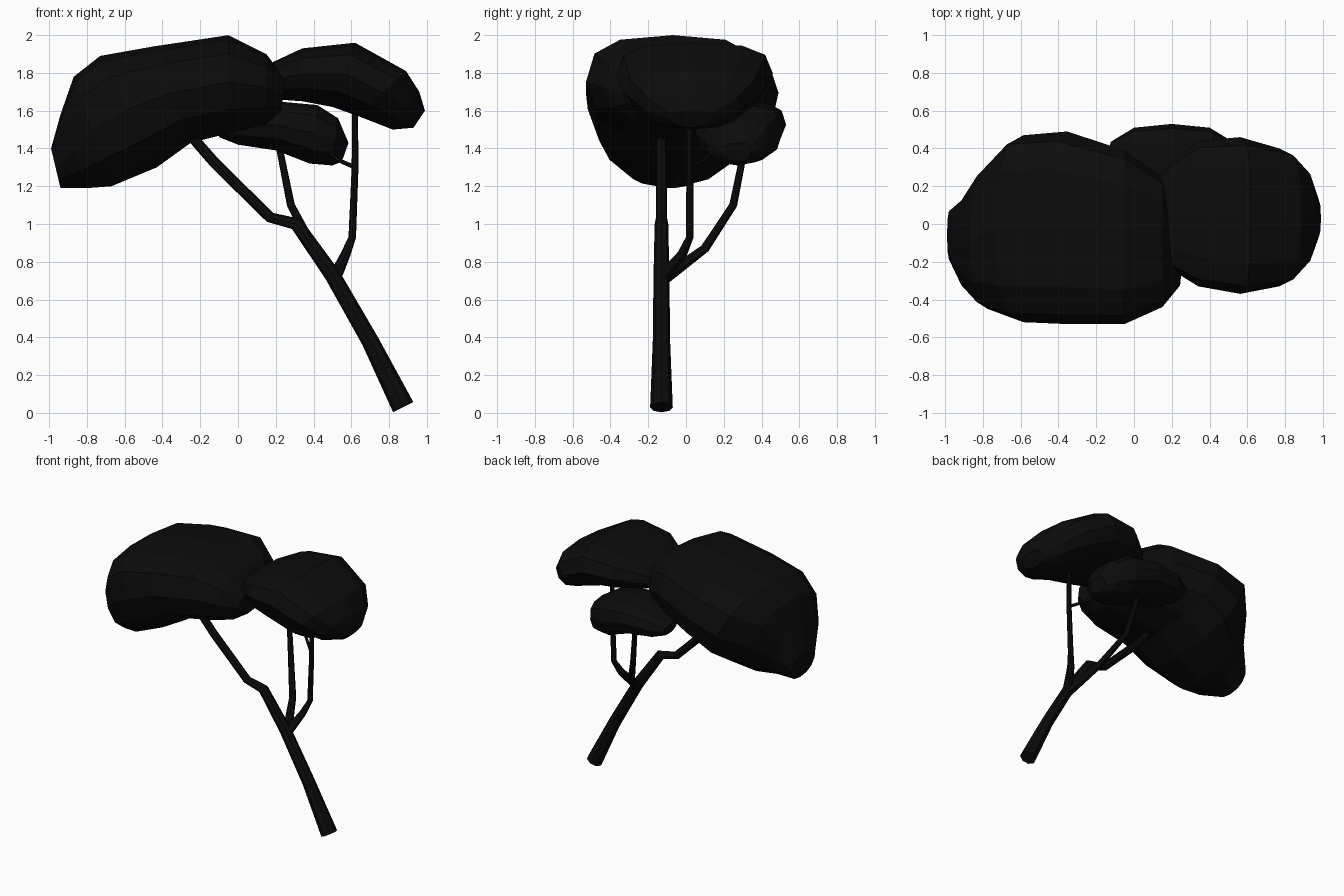
import bpy, bmesh
from math import cos, sin, pi, copysign
from mathutils import Vector

cube = bpy.data.objects.get("Cube")
if cube:
    bpy.data.objects.remove(cube, do_unlink=True)

# One near-black colour for the whole tree
black = bpy.data.materials.new("soft_black")
black.use_nodes = True
colour = (0.0035, 0.0035, 0.0035, 1)
black.diffuse_color = colour
black.node_tree.nodes["Principled BSDF"].inputs["Base Color"].default_value = colour


def loft(name, rings):
    """Skin a list of equal-sized rings and cap both ends."""
    bm = bmesh.new()
    loops = [[bm.verts.new(p) for p in ring] for ring in rings]
    count = len(loops[0])
    for a, b in zip(loops, loops[1:]):
        for i in range(count):
            j = (i + 1) % count
            bm.faces.new((a[i], a[j], b[j], b[i]))
    bm.faces.new(loops[0])
    bm.faces.new(loops[-1])
    bmesh.ops.recalc_face_normals(bm, faces=bm.faces)
    mesh = bpy.data.meshes.new(name)
    bm.to_mesh(mesh)
    bm.free()
    mesh.materials.append(black)
    obj = bpy.data.objects.new(name, mesh)
    bpy.context.collection.objects.link(obj)
    return obj


def branch(name, points, sides=8):
    """Tapered tube through (x, y, z, radius) points."""
    path = [Vector(p[:3]) for p in points]
    rings = []
    for i, p in enumerate(path):
        tangent = (path[min(i + 1, len(path) - 1)] - path[max(i - 1, 0)]).normalized()
        u = tangent.cross(Vector((0, 1, 0))).normalized()
        v = tangent.cross(u)
        r = points[i][3]
        rings.append([p + r * (cos(2 * pi * k / sides) * u + sin(2 * pi * k / sides) * v)
                      for k in range(sides)])
    return loft(name, rings)


def canopy(name, stations, sides=12):
    """Leaf mass from slices: top x, z, bottom x, z, front y, back y."""
    rings = []
    for tx, tz, bx, bz, y0, y1 in stations:
        ring = []
        for k in range(sides):
            a = 2 * pi * k / sides
            c, s = cos(a), sin(a)
            # Boxier shoulders above, rounder underside
            power = 0.72 if s > 0 else 0.9
            c = copysign(abs(c) ** power, c)
            s = copysign(abs(s) ** power, s)
            t = 0.52 + (0.48 if s > 0 else 0.52) * s
            ring.append((bx + (tx - bx) * t, (y0 + y1) / 2 + (y1 - y0) / 2 * c,
                         bz + (tz - bz) * t))
        rings.append(ring)
    return loft(name, rings)


# Leaning trunk with its kinked upper limb
trunk = branch("trunk", [
    (0.875, -0.13, 0.03, 0.06), (0.70, -0.13, 0.38, 0.046),
    (0.50, -0.13, 0.73, 0.042), (0.31, -0.13, 1.00, 0.036),
    (0.17, -0.13, 1.035, 0.029), (-0.12, -0.13, 1.32, 0.029),
    (-0.33, -0.13, 1.56, 0.027)])

# Side branches
right_branch = branch("left_branch", [
    (0.51, -0.13, 0.71, 0.035), (0.57, -0.02, 0.84, 0.026),
    (0.605, 0.02, 0.93, 0.02), (0.62, 0.02, 1.30, 0.018),
    (0.62, 0.02, 1.66, 0.015)])
back_branch = branch("back_branch", [
    (0.51, -0.13, 0.70, 0.035), (0.40, 0.10, 0.87, 0.025),
    (0.28, 0.25, 1.10, 0.021), (0.21, 0.32, 1.45, 0.017)])
twig = branch("twig", [
    (0.62, 0.02, 1.30, 0.012), (0.55, 0.08, 1.33, 0.011),
    (0.42, 0.18, 1.41, 0.008)], 6)

# Leaf masses
large_canopy = canopy("large_canopy", [
    (-0.99, 1.40, -0.94, 1.19, -0.20, 0.08),
    (-0.94, 1.58, -0.80, 1.19, -0.35, 0.15),
    (-0.87, 1.78, -0.67, 1.20, -0.45, 0.29),
    (-0.73, 1.89, -0.43, 1.30, -0.52, 0.47),
    (-0.45, 1.94, -0.25, 1.43, -0.53, 0.49),
    (-0.05, 2.00, -0.05, 1.48, -0.53, 0.39),
    (0.15, 1.90, 0.15, 1.53, -0.44, 0.25),
    (0.25, 1.77, 0.23, 1.60, -0.33, 0.00)])
small_canopy = canopy("small_canopy", [
    (0.99, 1.60, 0.93, 1.51, -0.08, 0.14),
    (0.96, 1.70, 0.82, 1.50, -0.22, 0.29),
    (0.89, 1.81, 0.64, 1.57, -0.33, 0.40),
    (0.62, 1.96, 0.50, 1.62, -0.37, 0.46),
    (0.34, 1.93, 0.34, 1.65, -0.33, 0.44),
    (0.19, 1.86, 0.20, 1.66, -0.24, 0.33),
    (0.08, 1.78, 0.10, 1.68, -0.10, 0.20)])
low_canopy = canopy("low_canopy", [
    (-0.13, 1.55, -0.10, 1.46, 0.28, 0.44),
    (0.00, 1.62, 0.00, 1.42, 0.12, 0.51),
    (0.20, 1.65, 0.20, 1.39, 0.05, 0.53),
    (0.42, 1.63, 0.38, 1.32, 0.05, 0.51),
    (0.53, 1.56, 0.50, 1.31, 0.10, 0.44),
    (0.585, 1.43, 0.55, 1.33, 0.20, 0.35)])
